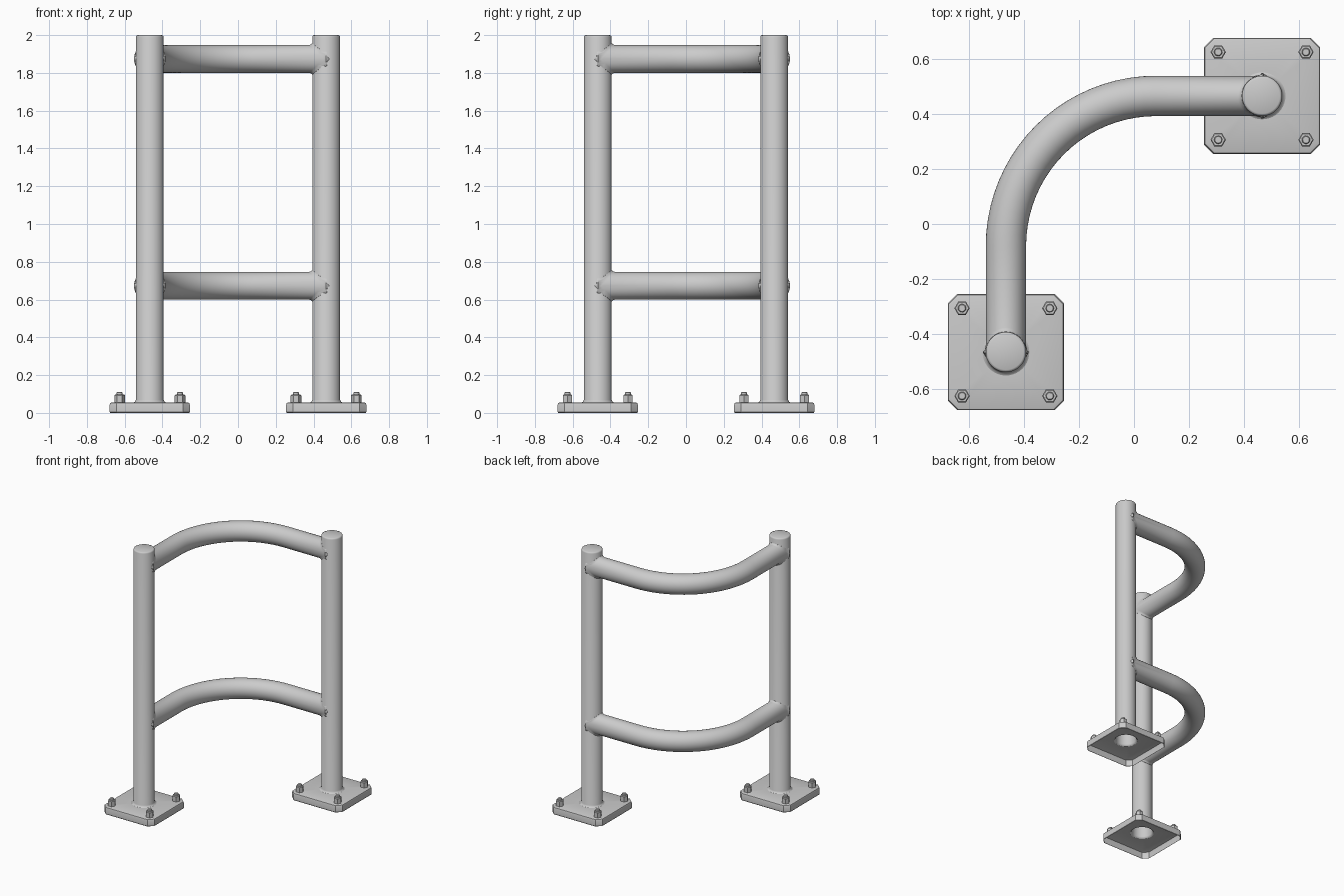
import bpy, bmesh
from math import sin, cos, pi, sqrt, radians
from mathutils import Vector

if "Cube" in bpy.data.objects:
    bpy.data.objects.remove(bpy.data.objects["Cube"])

R = 0.0735          # tube radius of posts and rails
P = 0.467           # post offset from the centre
SEG = 40
PLATE_TOP = 0.055
UP = Vector((0, 0, 1))


def finish(bm, name, angle=35):
    bmesh.ops.recalc_face_normals(bm, faces=bm.faces[:])
    mesh = bpy.data.meshes.new(name)
    bm.to_mesh(mesh)
    bm.free()
    ob = bpy.data.objects.new(name, mesh)
    bpy.context.collection.objects.link(ob)
    bpy.ops.object.select_all(action='DESELECT')
    ob.select_set(True)
    bpy.context.view_layer.objects.active = ob
    bpy.ops.object.shade_smooth_by_angle(angle=radians(angle))
    return ob


def loft(bm, rings, cap_end=False):
    """Skin a list of closed rings of points."""
    rows = [[bm.verts.new(p) for p in ring] for ring in rings]
    n = len(rows[0])
    for a, b in zip(rows, rows[1:]):
        for i in range(n):
            j = (i + 1) % n
            bm.faces.new((a[i], a[j], b[j], b[i]))
    if cap_end:
        bm.faces.new(rows[-1])
    return rows


def circle(x, y, z, r, n=SEG):
    return [(x + r * cos(2 * pi * i / n), y + r * sin(2 * pi * i / n), z)
            for i in range(n)]


def octagon(x, y, z, h, c):
    """Square of half size h with corners cut by c."""
    k = h - c
    pts = [(h, -k), (h, k), (k, h), (-k, h), (-h, k), (-h, -k), (-k, -h), (k, -h)]
    return [(x + a, y + b, z) for a, b in pts]


def post(name, x, y):
    # tube with weld flare at the foot and rounded top edge
    prof = [(R + 0.012, PLATE_TOP), (R + 0.005, PLATE_TOP + 0.004),
            (R, PLATE_TOP + 0.014), (R, 1.99), (R - 0.003, 1.997), (R - 0.009, 2.0)]
    bm = bmesh.new()
    loft(bm, [circle(x, y, z, r) for r, z in prof], True)
    finish(bm, name, 50)


def plate(name, x, y):
    # shell open underneath, with a hole where the post joins
    bm = bmesh.new()
    levels = [(0.209, 0.0), (0.212, 0.004), (0.212, 0.044),
              (0.209, 0.052), (0.202, PLATE_TOP)]
    rows = loft(bm, [octagon(x, y, z, h, 0.035) for h, z in levels])
    hole = [bm.verts.new(p) for p in circle(x, y, PLATE_TOP, R + 0.012)]
    edges = [bm.edges.new((hole[i], hole[(i + 1) % SEG])) for i in range(SEG)]
    top = rows[-1]
    edges += [bm.edges.get((top[i], top[(i + 1) % 8])) for i in range(8)]
    bmesh.ops.triangle_fill(bm, use_beauty=True, use_dissolve=False, edges=edges)
    finish(bm, name, 30)


def bolt(name, x, y):
    # hexagonal nut and threaded stud
    bm = bmesh.new()
    nut = [(0.028, PLATE_TOP), (0.028, 0.093), (0.024, 0.097)]
    loft(bm, [circle(x, y, z, r, 6) for r, z in nut], True)
    stud = [(0.015, 0.09), (0.015, 0.108), (0.012, 0.111)]
    loft(bm, [circle(x, y, z, r, 16) for r, z in stud], True)
    finish(bm, name)


def rail(name, z):
    B = 0.547                       # bend radius
    c = P - B                       # bend centre is (-c, c)

    def ring(pos, tan, r, d=None):
        side = tan.cross(UP)
        pts = []
        for i in range(SEG):
            t = 2 * pi * i / SEG
            p = pos + side * r * cos(t) + UP * r * sin(t)
            if d is not None:       # saddle shape against the post
                p += tan * (sqrt(max(0, R * R - (r * cos(t)) ** 2)) + d)
            pts.append(p)
        return pts

    # weld fillet sections: radius, distance from the saddle
    weld = [(R, -0.018), (R + 0.009, -0.004), (R + 0.010, 0.001),
            (R + 0.004, 0.006), (R, 0.016)]
    rings = [ring(Vector((-P, -P, z)), Vector((0, 1, 0)), r, d) for r, d in weld]
    steps = 20
    for i in range(steps + 1):
        a = pi / 2 * i / steps
        pos = Vector((-c - B * cos(a), c + B * sin(a), z))
        rings.append(ring(pos, Vector((sin(a), cos(a), 0)), R))
    # far end: same fillet, facing back along -x, with matching point order
    for r, d in reversed(weld):
        end = ring(Vector((P, P, z)), Vector((-1, 0, 0)), r, d)
        rings.append([end[(SEG // 2 - i) % SEG] for i in range(SEG)])
    bm = bmesh.new()
    loft(bm, rings)
    finish(bm, name, 50)


for label, s in (("front_left", -1), ("back_right", 1)):
    post(label + "_post", s * P, s * P)
    plate(label + "_base_plate", s * P, s * P)
    for i, (dx, dy) in enumerate(((-1, -1), (1, -1), (1, 1), (-1, 1))):
        bolt(f"{label}_anchor_bolt_{i + 1}", s * P + dx * 0.16, s * P + dy * 0.16)

rail("upper_rail", 1.874)
rail("lower_rail", 0.673)
